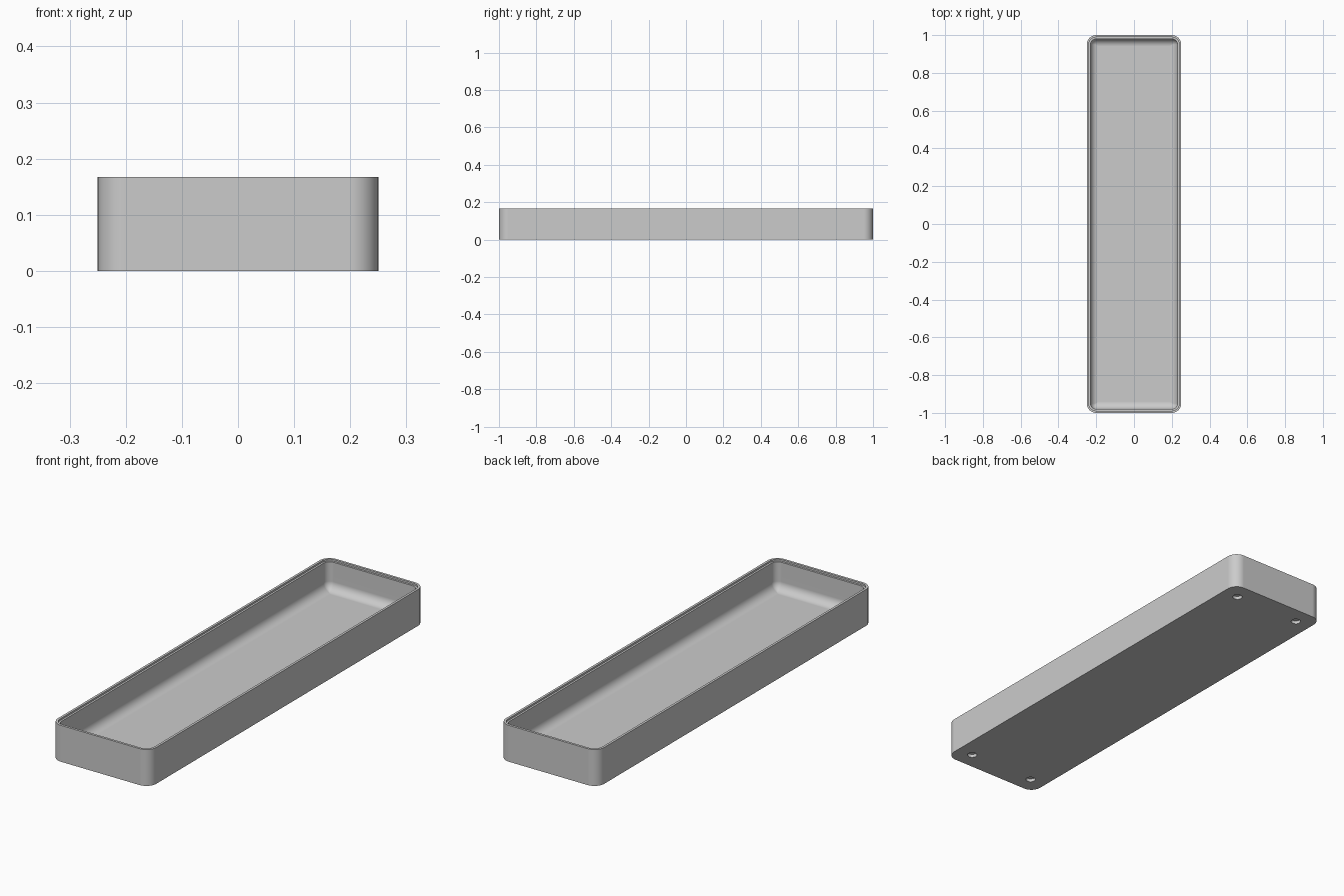
import bpy
import bmesh
from math import cos, sin, pi

cube = bpy.data.objects.get("Cube")
if cube:
    bpy.data.objects.remove(cube, do_unlink=True)

HALF_X, HALF_Y, HEIGHT = 0.25, 1.0, 0.167
CORNER, WALL, FLOOR, FILLET = 0.05, 0.02, 0.03, 0.04
STEPS = 10

grey = bpy.data.materials.new("plain grey")
grey.use_nodes = True
colour = (0.6, 0.6, 0.6, 1)
grey.diffuse_color = colour
grey.node_tree.nodes["Principled BSDF"].inputs["Base Color"].default_value = colour


def rounded_ring(bm, inset, z):
    """One rounded rectangle of vertices, drawn in by inset."""
    r = max(CORNER - inset, 0.003)
    cx, cy = HALF_X - inset - r, HALF_Y - inset - r
    ring = []
    for k, (sx, sy) in enumerate([(1, 1), (-1, 1), (-1, -1), (1, -1)]):
        for i in range(STEPS + 1):
            a = (k + i / STEPS) * pi / 2
            ring.append(bm.verts.new((sx * cx + r * cos(a), sy * cy + r * sin(a), z)))
    return ring


# Wall section: outside, stepped rim, inner wall, rounded join to the floor
profile = [(0, 0), (0, HEIGHT), (0.011, HEIGHT), (0.011, HEIGHT - 0.008),
           (WALL, HEIGHT - 0.008)]
for i in range(STEPS + 1):
    a = i / STEPS * pi / 2
    profile.append((WALL + FILLET * (1 - cos(a)), FLOOR + FILLET * (1 - sin(a))))

bm = bmesh.new()
rings = [rounded_ring(bm, inset, z) for inset, z in profile]
for low, high in zip(rings, rings[1:]):
    n = len(low)
    for i in range(n):
        j = (i + 1) % n
        bm.faces.new((low[i], low[j], high[j], high[i]))
bm.faces.new(rings[-1])
bm.faces.new(reversed(rings[0]))
bmesh.ops.recalc_face_normals(bm, faces=bm.faces)
mesh = bpy.data.meshes.new("tray")
bm.to_mesh(mesh)
bm.free()
tray = bpy.data.objects.new("tray", mesh)
bpy.context.collection.objects.link(tray)
mesh.materials.append(grey)

# Four blind round recesses under the corners
cutters = []
for sx in (-1, 1):
    for sy in (-1, 1):
        bpy.ops.mesh.primitive_cylinder_add(vertices=32, radius=0.021, depth=0.03,
                                            location=(sx * 0.17, sy * 0.92, 0))
        cutter = bpy.context.object
        cutter.name = "recess_cutter"
        cutter.hide_render = True
        cutter.data.materials.append(grey)
        cut = tray.modifiers.new("recess", "BOOLEAN")
        cut.operation = "DIFFERENCE"
        cut.solver = "EXACT"
        cut.object = cutter
        cutters.append(cutter)

bpy.ops.object.select_all(action="DESELECT")
tray.select_set(True)
bpy.context.view_layer.objects.active = tray
for cut in list(tray.modifiers):
    bpy.ops.object.modifier_apply(modifier=cut.name)
for cutter in cutters:
    bpy.data.objects.remove(cutter, do_unlink=True)

# Smooth curves beside flat walls
bpy.ops.object.shade_smooth_by_angle(angle=pi / 6)
weighted = tray.modifiers.new("flat walls", "WEIGHTED_NORMAL")
weighted.keep_sharp = True
